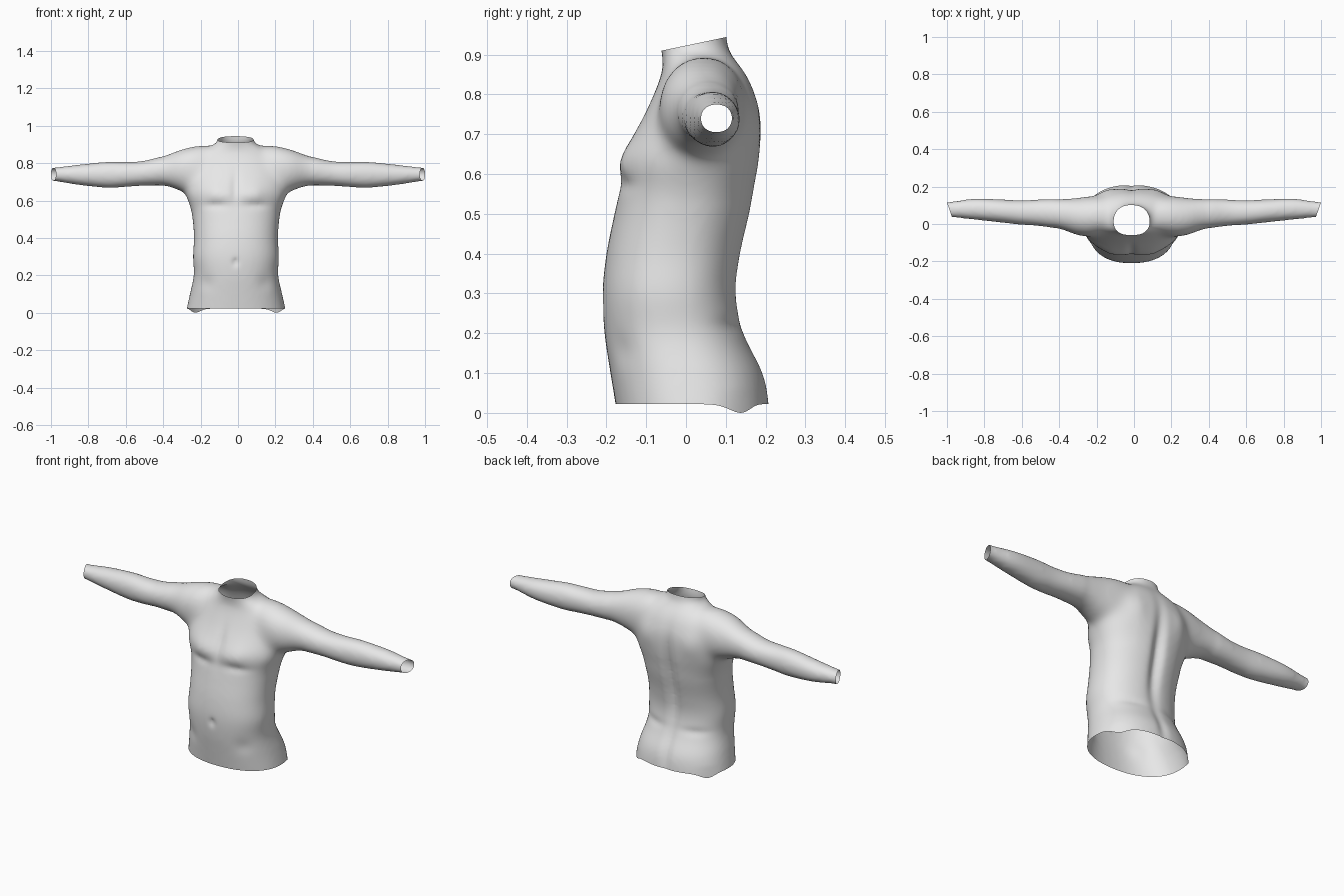
import bpy
import bmesh
from math import cos, sin, pi, exp
from mathutils import Vector

cube = bpy.data.objects.get("Cube")
if cube:
    bpy.data.objects.remove(cube)

SIDES = 40
STEPS = 5

# Torso sections: height, half width, front y, back y
TORSO = [
    (-0.06, 0.275, -0.165, 0.21), (0.02, 0.264, -0.177, 0.21),
    (0.10, 0.247, -0.19, 0.195), (0.20, 0.226, -0.205, 0.147),
    (0.30, 0.23, -0.21, 0.128), (0.40, 0.225, -0.20, 0.14),
    (0.50, 0.232, -0.18, 0.163), (0.57, 0.247, -0.166, 0.175),
    (0.63, 0.27, -0.164, 0.185), (0.70, 0.272, -0.131, 0.19),
    (0.76, 0.26, -0.10, 0.186), (0.82, 0.235, -0.073, 0.167),
    (0.86, 0.19, -0.06, 0.145), (0.89, 0.135, -0.059, 0.122),
    (0.92, 0.097, -0.064, 0.106), (0.99, 0.093, -0.07, 0.097),
]

# Arm sections: distance out, bottom z, top z, front y, back y
ARM = [
    (0.05, 0.70, 0.87, 0.00, 0.12), (0.15, 0.66, 0.896, -0.05, 0.145),
    (0.22, 0.635, 0.892, -0.07, 0.15), (0.30, 0.65, 0.873, -0.06, 0.14),
    (0.38, 0.677, 0.843, -0.03, 0.136), (0.50, 0.679, 0.812, -0.011, 0.131),
    (0.60, 0.672, 0.807, -0.004, 0.127), (0.70, 0.668, 0.807, 0.007, 0.131),
    (0.85, 0.683, 0.792, 0.023, 0.136), (0.98, 0.703, 0.777, 0.036, 0.119),
    (1.06, 0.703, 0.777, 0.036, 0.119),
]

# Muscle relief: x, z, x radius, z radius, push outward, side (-1 front, 1 back)
RELIEF = [
    (0.11, 0.65, 0.07, 0.05, 0.010, -1),     # chest
    (0.11, 0.575, 0.07, 0.02, -0.008, -1),   # crease below chest
    (0.0, 0.67, 0.022, 0.08, -0.012, -1),    # breastbone
    (0.0, 0.27, 0.014, 0.02, -0.012, -1),    # navel
    (0.16, 0.16, 0.04, 0.04, -0.008, -1),    # groin hollow
    (0.0, 0.50, 0.03, 0.22, -0.026, 1),      # spine
    (0.0, 0.10, 0.025, 0.10, -0.010, 1),     # lower spine
    (0.14, 0.72, 0.05, 0.07, 0.008, 1),      # shoulder blade
    (0.13, 0.22, 0.07, 0.02, -0.008, 1),     # fold above hips
]


def spline(rows):
    """Smoothly interpolate section rows."""
    out = []
    for i in range(len(rows) - 1):
        a, b, c, d = (rows[max(0, min(len(rows) - 1, i + k))] for k in (-1, 0, 1, 2))
        for s in range(STEPS):
            t = s / STEPS
            out.append([q + t / 2 * (r - p + t * (2 * p - 5 * q + 4 * r - w
                        + t * (3 * (q - r) + w - p)))
                        for p, q, r, w in zip(a, b, c, d)])
    out.append(list(rows[-1]))
    return out


def oval(power):
    """Unit rounded outline."""
    def soft(v):
        return abs(v) ** (2 / power) * (1 if v > 0 else -1)
    angles = [2 * pi * i / SIDES for i in range(SIDES)]
    return [(soft(cos(a)), soft(sin(a))) for a in angles]


def loft(bm, rings):
    """Closed tube through rings of points."""
    rings = [[bm.verts.new(p) for p in ring] for ring in rings]
    for lower, upper in zip(rings, rings[1:]):
        for i in range(SIDES):
            j = (i + 1) % SIDES
            bm.faces.new((lower[i], lower[j], upper[j], upper[i]))
    bm.faces.new(reversed(rings[0]))
    bm.faces.new(rings[-1])


def bell(*terms):
    return exp(-sum(t * t for t in terms))


# Solid torso and arms
bm = bmesh.new()
loft(bm, [[(w * u, (f + b) / 2 + (b - f) / 2 * v, z) for u, v in oval(2.25)]
          for z, w, f, b in spline(TORSO)])
for side in (-1, 1):
    loft(bm, [[(side * x, (f + b) / 2 + (b - f) / 2 * u, (lo + hi) / 2 + (hi - lo) / 2 * v)
               for u, v in oval(2.1)]
              for x, lo, hi, f, b in spline(ARM)])
bmesh.ops.recalc_face_normals(bm, faces=bm.faces)
solid = bpy.data.meshes.new("torso_solid")
bm.to_mesh(solid)
bm.free()

body = bpy.data.objects.new("torso_with_arms", solid)
bpy.context.collection.objects.link(body)

# Fuse into one skin
fuse = body.modifiers.new("fuse", 'REMESH')
fuse.mode = 'VOXEL'
fuse.voxel_size = 0.01
graph = bpy.context.evaluated_depsgraph_get()
skin = bpy.data.meshes.new_from_object(body.evaluated_get(graph))
body.modifiers.clear()
body.data = skin
skin.name = "torso_skin"

bm = bmesh.new()
bm.from_mesh(skin)


def relax(verts, times):
    for _ in range(times):
        bmesh.ops.smooth_vert(bm, verts=verts, factor=0.5,
                              use_axis_x=True, use_axis_y=True, use_axis_z=True)


# Blend shoulders and armpits
relax([v for v in bm.verts if 0.13 < abs(v.co.x) < 0.42 and v.co.z > 0.52], 30)
relax(bm.verts[:], 6)

# Muscle relief
bm.normal_update()
for v in bm.verts:
    x, z = abs(v.co.x), v.co.z
    push = 0
    for cx, cz, rx, rz, amount, side in RELIEF:
        facing = max(0, side * v.normal.y)
        push += side * facing * amount * bell((x - cx) / rx, (z - cz) / rz)
    v.co.y += push
relax(bm.verts[:], 2)

# Open hem, neck and cuffs
cuts = [((0, 0, 0.022), (0, 0, -1)), ((0, 0.02, 0.927), (0, -0.21, 1))]
cuts += [((s, 0.115, 0.74), (s, -0.35, 0)) for s in (-1, 1)]
for point, normal in cuts:
    bmesh.ops.bisect_plane(bm, geom=bm.verts[:] + bm.edges[:] + bm.faces[:],
                           plane_co=Vector(point), plane_no=Vector(normal).normalized(),
                           clear_outer=True)

# Uneven hem and slight lean
for v in bm.verts:
    if v.co.z < 0.06:
        fade = (0.06 - v.co.z) / 0.038
        dip = bell((abs(v.co.x) - 0.22) / 0.05, (v.co.y - 0.14) / 0.05)
        v.co.z -= fade * 0.022 * dip
    v.co.x -= 0.014 * max(0, 1 - abs(v.co.x))
for f in bm.faces:
    f.smooth = True
bm.to_mesh(skin)
bm.free()

# Plain grey material
grey = bpy.data.materials.new("plain_grey")
grey.use_nodes = True
colour = (0.8, 0.8, 0.8, 1)
grey.diffuse_color = colour
grey.node_tree.nodes["Principled BSDF"].inputs["Base Color"].default_value = colour
skin.materials.clear()
skin.materials.append(grey)
